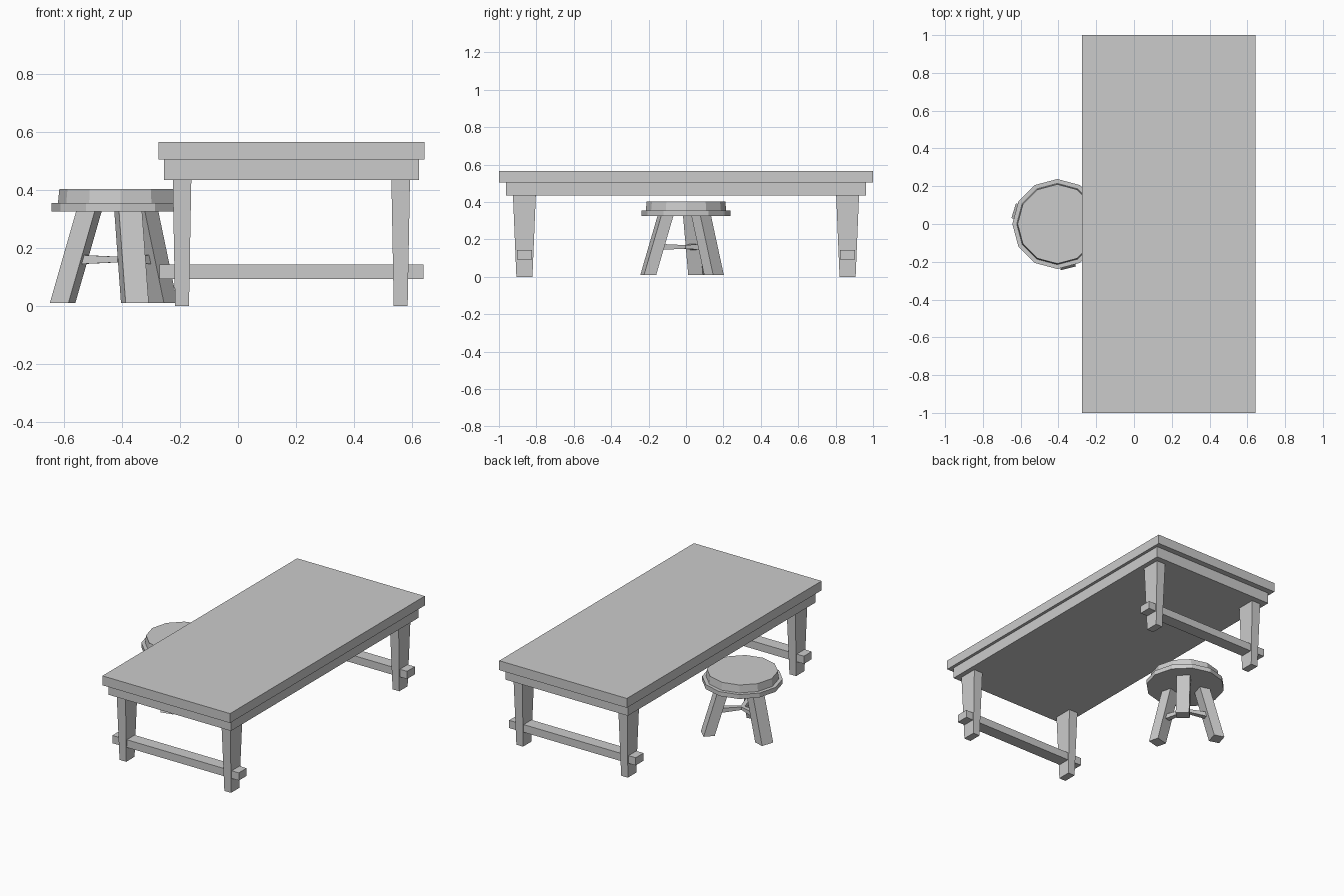
import bpy
import bmesh
from math import radians
from mathutils import Matrix, Vector

if "Cube" in bpy.data.objects:
    bpy.data.objects.remove(bpy.data.objects["Cube"])


def finish(name, bm):
    bmesh.ops.recalc_face_normals(bm, faces=bm.faces)
    mesh = bpy.data.meshes.new(name)
    bm.to_mesh(mesh)
    bm.free()
    ob = bpy.data.objects.new(name, mesh)
    bpy.context.collection.objects.link(ob)
    return ob


def taper(name, start, start_size, end, end_size, axis="Z"):
    """Four-sided bar between two rectangles lying across the given axis."""
    bm = bmesh.new()
    rings = []
    for c, (a, b) in ((start, start_size), (end, end_size)):
        ring = []
        for u, v in ((-1, -1), (1, -1), (1, 1), (-1, 1)):
            u, v = u * a / 2, v * b / 2
            off = (u, v, 0) if axis == "Z" else (0, u, v)
            ring.append(bm.verts.new(Vector(c) + Vector(off)))
        rings.append(ring)
    bm.faces.new(rings[0])
    bm.faces.new(rings[1])
    for i in range(4):
        j = (i + 1) % 4
        bm.faces.new((rings[0][i], rings[0][j], rings[1][j], rings[1][i]))
    return finish(name, bm)


def disc(name, centre, r_low, r_high, z0, z1):
    """Twelve-sided disc."""
    bm = bmesh.new()
    bmesh.ops.create_cone(bm, cap_ends=True, segments=12, radius1=r_low,
                          radius2=r_high, depth=z1 - z0)
    bmesh.ops.translate(bm, verts=bm.verts,
                        vec=(centre[0], centre[1], (z0 + z1) / 2))
    return finish(name, bm)


# Table top and the solid block beneath it
TX = 0.184
taper("table_top", (TX, 0, 0.505), (0.918, 2.0), (TX, 0, 0.566), (0.918, 2.0))
taper("table_apron", (TX, 0, 0.434), (0.88, 1.926), (TX, 0, 0.505), (0.88, 1.926))

# Tapered table legs and the cross rails passing through them
for y, end in ((-0.864, "front"), (0.864, "back")):
    for x, side in ((TX - 0.377, "left"), (TX + 0.377, "right")):
        taper(f"table_leg_{end}_{side}", (x, y, 0), (0.048, 0.086),
              (x, y, 0.434), (0.064, 0.122))
    taper(f"table_rail_{end}", (TX - 0.455, y, 0.118), (0.08, 0.05),
          (TX + 0.455, y, 0.118), (0.08, 0.05), axis="X")

# Stool seat in two steps
STOOL = Vector((-0.406, 0, 0))
disc("stool_seat_rim", STOOL, 0.238, 0.238, 0.326, 0.355)
disc("stool_seat", STOOL, 0.215, 0.210, 0.355, 0.404)

# Three splayed stool legs, each with a spoke to the centre
for i, angle in enumerate((163, 284, 46)):
    place = Matrix.Translation(STOOL) @ Matrix.Rotation(radians(angle), 4, "Z")
    leg = taper(f"stool_leg_{i + 1}", (0.208, 0, 0.01), (0.067, 0.082),
                (0.112, 0, 0.33), (0.067, 0.082))
    spoke = taper(f"stool_spoke_{i + 1}", (-0.008, 0, 0.16), (0.022, 0.018),
                  (0.15, 0, 0.16), (0.036, 0.032), axis="X")
    for ob in (leg, spoke):
        ob.data.transform(place)
